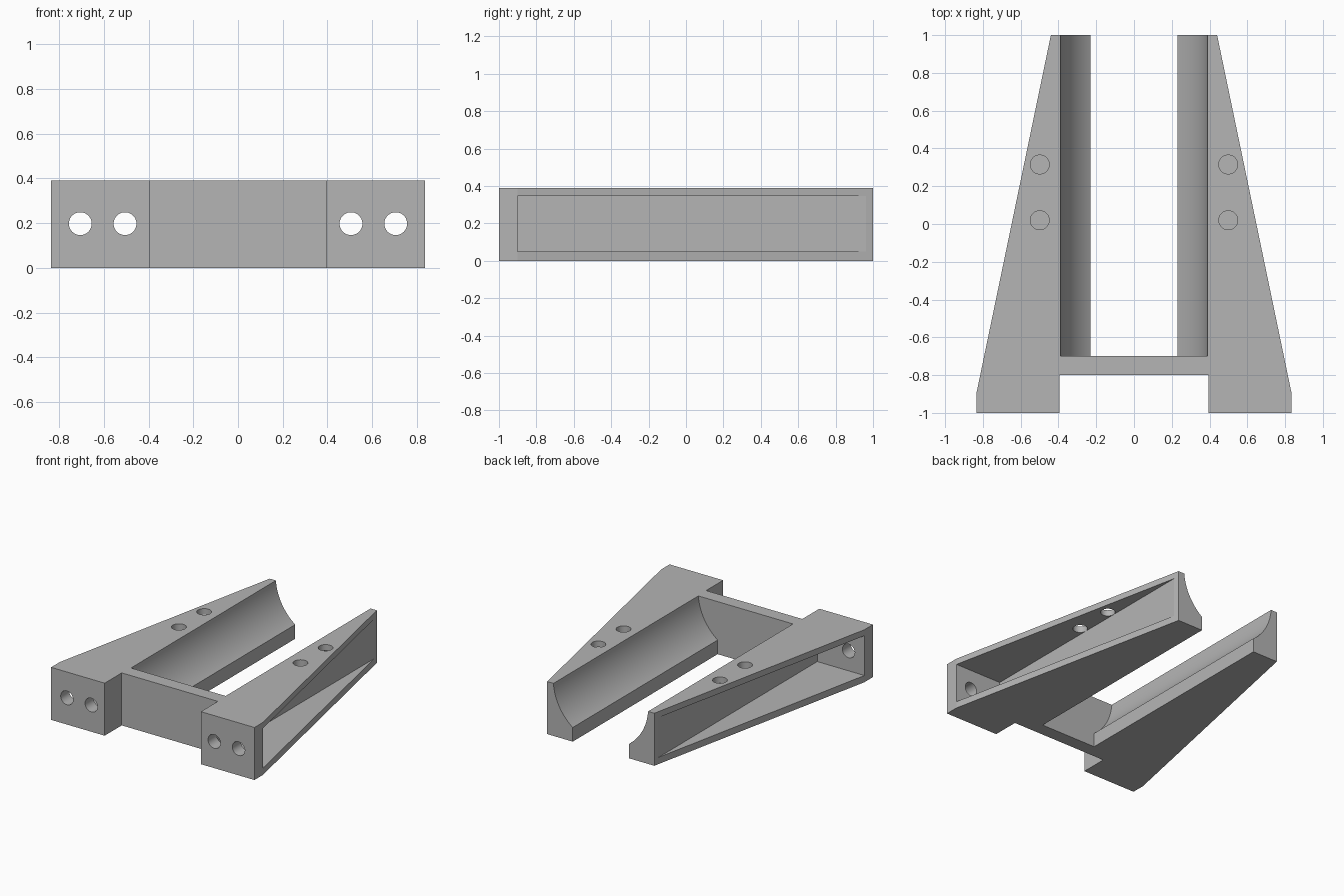
import bpy, bmesh, math
from mathutils import Matrix, Vector

if "Cube" in bpy.data.objects:
    bpy.data.objects.remove(bpy.data.objects["Cube"], do_unlink=True)

HEIGHT = 0.39

grey = bpy.data.materials.new("plain grey")
grey.use_nodes = True
grey.diffuse_color = (0.46, 0.46, 0.46, 1)
grey.node_tree.nodes["Principled BSDF"].inputs["Base Color"].default_value = (0.46, 0.46, 0.46, 1)


def make_object(name, bm):
    bmesh.ops.recalc_face_normals(bm, faces=bm.faces)
    mesh = bpy.data.meshes.new(name)
    bm.to_mesh(mesh)
    bm.free()
    obj = bpy.data.objects.new(name, mesh)
    bpy.context.collection.objects.link(obj)
    mesh.materials.append(grey)
    return obj


def prism(name, outline, height):
    bm = bmesh.new()
    face = bm.faces.new([bm.verts.new((x, y, 0)) for x, y in outline])
    top = bmesh.ops.extrude_face_region(bm, geom=[face])["geom"]
    bmesh.ops.translate(bm, vec=(0, 0, height),
                        verts=[v for v in top if isinstance(v, bmesh.types.BMVert)])
    return make_object(name, bm)


def box(name, low, high):
    low, high = Vector(low), Vector(high)
    bm = bmesh.new()
    matrix = Matrix.Translation((low + high) / 2) @ Matrix.Diagonal((*(high - low), 1))
    bmesh.ops.create_cube(bm, size=1, matrix=matrix)
    return make_object(name, bm)


def cylinder(name, start, end, radius, segments=64):
    start, end = Vector(start), Vector(end)
    axis = end - start
    bm = bmesh.new()
    matrix = Matrix.Translation((start + end) / 2) @ axis.to_track_quat("Z", "Y").to_matrix().to_4x4()
    bmesh.ops.create_cone(bm, cap_ends=True, segments=segments, radius1=radius,
                          radius2=radius, depth=axis.length, matrix=matrix)
    return make_object(name, bm)


def cut(target, cutter):
    cutter.hide_render = True
    mod = target.modifiers.new("cut", "BOOLEAN")
    mod.operation = "DIFFERENCE"
    mod.solver = "EXACT"
    mod.object = cutter
    bpy.context.view_layer.objects.active = target
    bpy.ops.object.modifier_apply(modifier=mod.name)
    bpy.data.objects.remove(cutter, do_unlink=True)


# Frame: two tapered rails joined by a crossbar
half = [(0.395, -0.8), (0.395, -1), (0.835, -1), (0.835, -0.9),
        (0.44, 1), (0.23, 1), (0.23, -0.7)]
outline = half + [(-x, y) for x, y in reversed(half)]
frame = prism("mounting_frame", outline, HEIGHT)

# Round cradle between the rails
cut(frame, cylinder("cradle_cutter", (0, -0.7, 0.42), (0, 1.2, 0.42), 0.39, 128))

for side in (-1, 1):
    # Side pocket, open outwards
    xs = sorted((side * 0.448, side * 1.1))
    cut(frame, box("pocket_cutter", (xs[0], -0.9, 0.05), (xs[1], 1.1, 0.345)))
    # Bolt holes through the front wall
    for x in (0.505, 0.705):
        cut(frame, cylinder("front_hole_cutter", (side * x, -1.1, 0.198),
                            (side * x, -0.85, 0.198), 0.051))
    # Bolt holes through the top plate
    for y in (0.02, 0.315):
        cut(frame, cylinder("top_hole_cutter", (side * 0.499, y, 0.3),
                            (side * 0.499, y, 0.5), 0.05))

# Smooth the curved faces only
bpy.ops.object.select_all(action="DESELECT")
frame.select_set(True)
bpy.context.view_layer.objects.active = frame
bpy.ops.object.shade_smooth_by_angle(angle=math.radians(9))
